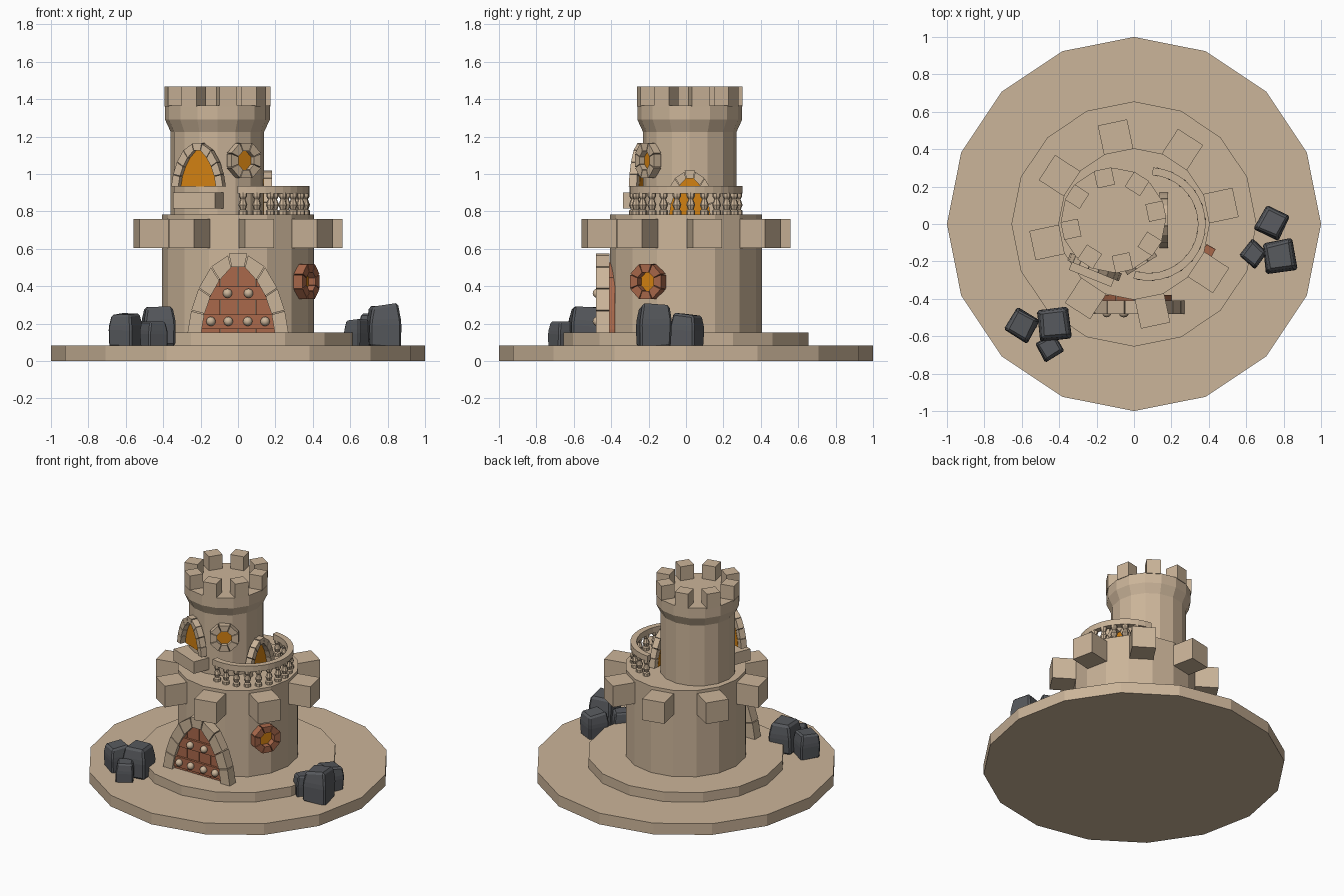
import bpy, bmesh, math, random
from mathutils import Matrix, Vector

if "Cube" in bpy.data.objects:
    bpy.data.objects.remove(bpy.data.objects["Cube"])
random.seed(4)

def material(name, col):
    m = bpy.data.materials.new(name)
    m.diffuse_color = (*col, 1)
    m.use_nodes = True
    m.node_tree.nodes["Principled BSDF"].inputs["Base Color"].default_value = m.diffuse_color
    return m

STONE = material("sandstone", (0.60, 0.46, 0.32))
WOOD = material("red_brown_wood", (0.40, 0.14, 0.07))
GLASS = material("amber_glass", (0.65, 0.22, 0.006))
ROCK = material("dark_rock", (0.095, 0.1, 0.11))

def finish(bm, name, mat, mx=None, smooth=False):
    if mx:
        bm.transform(mx)
    bmesh.ops.recalc_face_normals(bm, faces=bm.faces[:])
    me = bpy.data.meshes.new(name)
    bm.to_mesh(me)
    bm.free()
    me.materials.append(mat)
    if smooth:
        me.polygons.foreach_set("use_smooth", [True] * len(me.polygons))
    ob = bpy.data.objects.new(name, me)
    bpy.context.collection.objects.link(ob)
    return ob

def lathe(bm, prof, cx=0, cy=0, n=16):
    rings = [[bm.verts.new((cx + r * math.cos(i * math.tau / n), cy + r * math.sin(i * math.tau / n), z))
              for i in range(n)] for r, z in prof]
    for a, b in zip(rings, rings[1:]):
        for i in range(n):
            j = (i + 1) % n
            bm.faces.new((a[i], a[j], b[j], b[i]))
    bm.faces.new(rings[0][::-1])
    bm.faces.new(rings[-1])

def prism(bm, pts, y0, y1):
    """Extrude an x-z outline along y."""
    a = [bm.verts.new((x, y0, z)) for x, z in pts]
    b = [bm.verts.new((x, y1, z)) for x, z in pts]
    n = len(pts)
    for i in range(n):
        j = (i + 1) % n
        bm.faces.new((a[i], a[j], b[j], b[i]))
    bm.faces.new(a[::-1])
    bm.faces.new(b)

def box(bm, x0, x1, y0, y1, z0, z1):
    prism(bm, [(x0, z0), (x1, z0), (x1, z1), (x0, z1)], y0, y1)

def frame(deg, cx=0, cy=0, dist=0, z=0):
    """Local y points outward in direction deg, local x runs along the wall."""
    a = math.radians(deg)
    return (Matrix.Translation((cx + dist * math.cos(a), cy + dist * math.sin(a), z))
            @ Matrix.Rotation(a - math.pi / 2, 4, 'Z'))

def solid(name, prof, cx=0, cy=0):
    bm = bmesh.new()
    lathe(bm, prof, cx, cy)
    finish(bm, name, STONE)

UX, UY = -0.11, 0.02   # upper tower centre

# Base steps and both towers
solid("base_disc", [(1, 0), (1, 0.082)])
solid("base_step", [(0.655, 0.08), (0.655, 0.152)])
solid("lower_tower", [(0.405, 0.15), (0.405, 0.783)])
solid("upper_tower", [(0.25, 0.78), (0.25, 1.225), (0.28, 1.29), (0.28, 1.365)], UX, UY)

# Battlement blocks
for k in range(8):
    d = 12 + 45 * k
    bm = bmesh.new()
    box(bm, -0.08, 0.08, 0.375, 0.555, 0.605, 0.76)
    finish(bm, "lower_battlement", STONE, frame(d))
    bm = bmesh.new()
    box(bm, -0.048, 0.048, 0.185, 0.279, 1.36, 1.467)
    finish(bm, "upper_battlement", STONE, frame(d, UX, UY))

# Pointed arch: half outlines, base to crown
INNER = [(0.195, 0), (0.178, 0.1), (0.145, 0.195), (0.098, 0.28), (0.035, 0.35)]
OUTER = [(0.272, 0), (0.252, 0.12), (0.212, 0.24), (0.145, 0.355), (0.052, 0.418)]

def shrink(pts, f=0.95):
    cx = sum(p[0] for p in pts) / len(pts)
    cz = sum(p[1] for p in pts) / len(pts)
    return [(cx + (x - cx) * f, cz + (z - cz) * f) for x, z in pts]

def arch(name, mx, depth):
    bm = bmesh.new()
    for i in range(4):
        q = shrink([INNER[i], OUTER[i], OUTER[i + 1], INNER[i + 1]])
        for s in (1, -1):
            prism(bm, [(s * x, z) for x, z in q], 0, depth)
    (a, b), (c, d) = INNER[4], OUTER[4]
    prism(bm, shrink([(-a, b), (a, b), (c, d + 0.01), (-c, d + 0.01)]), 0, depth)
    finish(bm, name, STONE, mx)

PANEL = [(x + 0.008, z) for x, z in INNER] + [(0, 0.375)]

def height(x):
    x = abs(x)
    for (x0, z0), (x1, z1) in zip(PANEL, PANEL[1:]):
        if x1 <= x <= x0:
            return z0 + (z1 - z0) * (x0 - x) / (x0 - x1)
    return 0

def width(z):
    for (x0, z0), (x1, z1) in zip(PANEL, PANEL[1:]):
        if z0 <= z <= z1:
            return x0 + (x1 - x0) * (z - z0) / (z1 - z0)

# Front door: arch, planks, cross bands and studs
door = frame(-90, 0, 0, 0.41, 0.15)
arch("door_arch", door, 0.07)
bm = bmesh.new()
for x0, x1 in ((-0.2, -0.097), (-0.093, -0.002), (0.002, 0.093), (0.097, 0.2)):
    xs = [x0 + (x1 - x0) * t / 5 for t in range(6)]
    prism(bm, [(x0, 0), (x1, 0)] + [(x, height(x) + 0.002) for x in reversed(xs)], -0.03, 0.04)
finish(bm, "door_planks", WOOD, door)
bm = bmesh.new()
for z0, z1 in ((0.022, 0.098), (0.175, 0.248)):
    a, b = width(z0), width(z1)
    prism(bm, [(-a, z0), (a, z0), (b, z1), (-b, z1)], 0.03, 0.055)
finish(bm, "door_bands", WOOD, door)
bm = bmesh.new()
for x, z in ((-0.145, 0.062), (-0.052, 0.062), (0.052, 0.062), (0.145, 0.062), (-0.056, 0.212), (0.056, 0.212)):
    bmesh.ops.create_uvsphere(bm, u_segments=12, v_segments=8, radius=0.025,
                              matrix=Matrix.Translation((x, 0.064, z)))
finish(bm, "door_studs", STONE, door, True)

# Arched openings of the upper tower
for name, d, z in (("front_window", -112, 0.932), ("balcony_door", 0, 0.783)):
    mx = frame(d, UX, UY, 0.247, z) @ Matrix.Diagonal((0.55, 1, 0.55, 1))
    arch(name + "_arch", mx, 0.045)
    bm = bmesh.new()
    prism(bm, PANEL + [(-x, z2) for x, z2 in PANEL[-2::-1]], -0.002, 0.006)
    finish(bm, name + "_glass", GLASS, mx)

# Ledge under the front window
bm = bmesh.new()
box(bm, -0.122, 0.122, 0.2, 0.335, 0.815, 0.902)
finish(bm, "window_ledge", STONE, frame(-112, UX, UY))

# Round windows
def round_window(name, mx, mat, r0, r1, depth):
    bm = bmesh.new()
    for k in range(8):
        a, h = k * math.tau / 8, math.tau / 16 * 0.93
        prism(bm, [(r * math.cos(t), r * math.sin(t))
                   for r, t in ((r0, a - h), (r1, a - h), (r1, a + h), (r0, a + h))], 0, depth)
    finish(bm, name + "_ring", mat, mx)
    bm = bmesh.new()
    prism(bm, [(r0 * 1.08 * math.cos(k * math.tau / 16), r0 * 1.08 * math.sin(k * math.tau / 16))
               for k in range(16)], 0.004, 0.012)
    finish(bm, name + "_glass", GLASS, mx)

round_window("lower_round_window", frame(-29, 0, 0, 0.392, 0.425), WOOD, 0.053, 0.101, 0.055)
round_window("upper_round_window", frame(-57.5, UX, UY, 0.242, 1.072), STONE, 0.053, 0.101, 0.045)

# Balcony rail and balusters
BX, A0, A1 = 0.08, -106, 86
bm = bmesh.new()
N = 20
prev = None
for i in range(N + 1):
    t = math.radians(A0 + (A1 - A0) * i / N)
    ring = [bm.verts.new((BX + r * math.cos(t), r * math.sin(t), z))
            for r, z in ((0.262, 0.895), (0.303, 0.895), (0.303, 0.937), (0.262, 0.937))]
    if prev:
        for k in range(4):
            j = (k + 1) % 4
            bm.faces.new((prev[k], prev[j], ring[j], ring[k]))
    if i in (0, N):
        bm.faces.new(ring)
    prev = ring
finish(bm, "balcony_rail", STONE)
VASE = [(0.024, 0.78), (0.024, 0.803), (0.015, 0.81), (0.024, 0.835), (0.013, 0.865), (0.022, 0.88), (0.022, 0.9)]
for i in range(13):
    t = math.radians(A0 + 5 + (A1 - A0 - 10) * i / 12)
    bm = bmesh.new()
    lathe(bm, VASE, BX + 0.282 * math.cos(t), 0.282 * math.sin(t), 8)
    finish(bm, "baluster", STONE)

# Rock clusters: x, y, width, top height, turn
for x, y, w, top, turn in ((-0.6, -0.54, 0.135, 0.25, 60), (-0.43, -0.535, 0.165, 0.295, 5),
                           (-0.45, -0.66, 0.115, 0.215, 30), (0.74, 0.005, 0.14, 0.25, 65),
                           (0.78, -0.17, 0.16, 0.3, 8), (0.64, -0.16, 0.11, 0.22, 50)):
    bm = bmesh.new()
    bmesh.ops.create_cube(bm, size=1)
    for v in bm.verts:
        f = 0.84 if v.co.z > 0 else 1.0
        v.co.x *= f
        v.co.y *= f
        v.co += Vector([random.uniform(-0.05, 0.05) for _ in range(3)])
    bmesh.ops.subdivide_edges(bm, edges=[e for e in bm.edges if abs(e.verts[0].co.z - e.verts[1].co.z) > 0.5], cuts=1)
    for v in bm.verts:
        if abs(v.co.z) < 0.2:
            v.co.x *= 1.12
            v.co.y *= 1.12
            v.co.z += 0.1
    bmesh.ops.bevel(bm, geom=bm.edges[:], offset=0.07, segments=1, affect='EDGES')
    h = top - 0.07
    finish(bm, "rock", ROCK, Matrix.Translation((x, y, 0.07 + h / 2)) @ Matrix.Rotation(math.radians(turn), 4, 'Z')
           @ Matrix.Diagonal((w, w, h, 1)))
